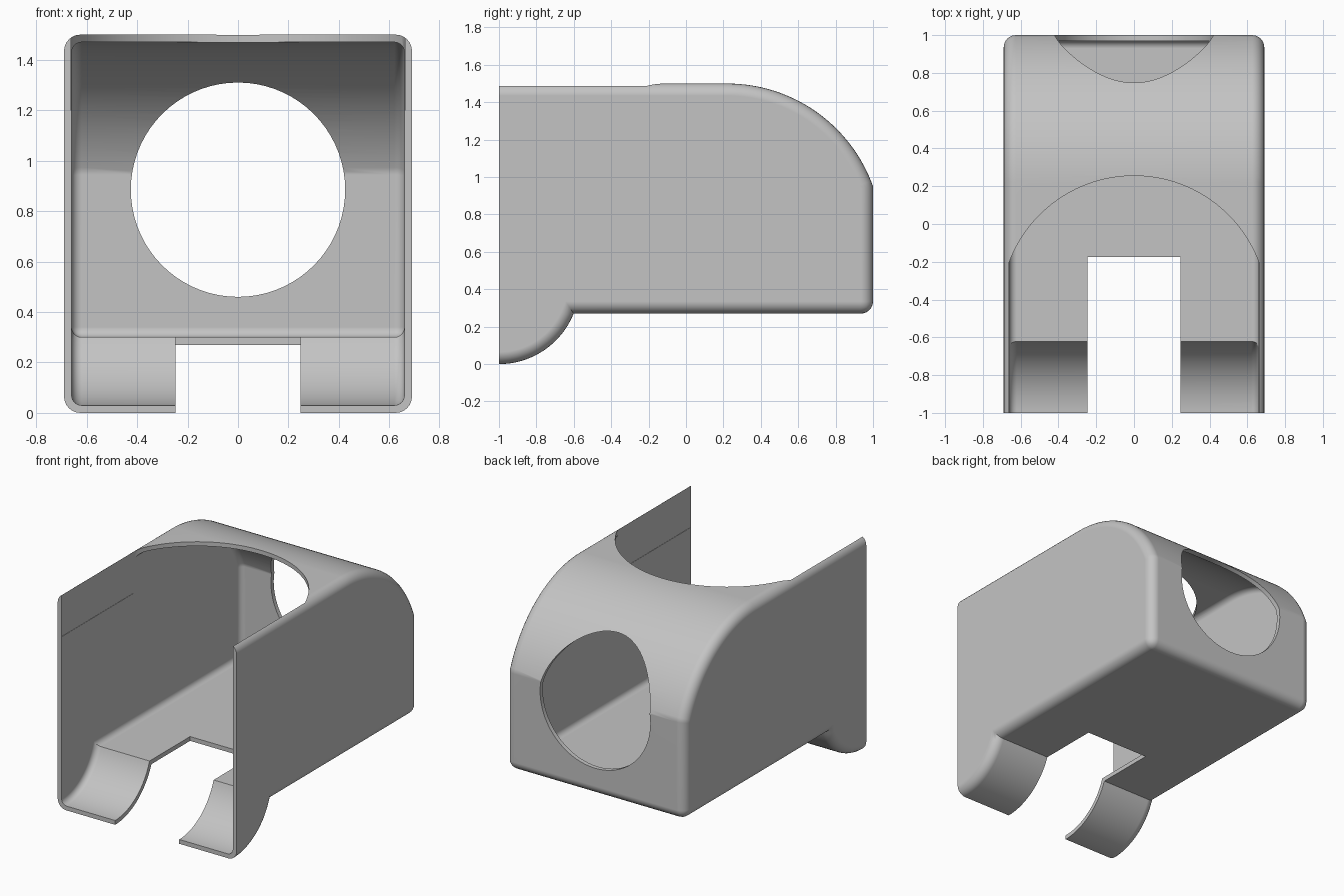
import bpy, bmesh, math
from mathutils import Vector

if "Cube" in bpy.data.objects:
    bpy.data.objects.remove(bpy.data.objects["Cube"])

# One plain grey plastic
grey = bpy.data.materials.new("light_grey_plastic")
grey.use_nodes = True
colour = (0.55, 0.55, 0.55, 1)
grey.diffuse_color = colour
grey.node_tree.nodes["Principled BSDF"].inputs["Base Color"].default_value = colour

HALF_WIDTH, WALL, FRONT, BACK = 0.69, 0.03, -1.0, 1.0
FLOOR, TOP = 0.27, 1.5
SCOOP_Z, SCOOP_R = 0.43, 0.43      # front lip arc, centred on the front plane
HOOD_Y, HOOD_R = 0.22, 0.828       # rounded roof arc


def arc(cx, cy, r, start, end, steps):
    """Points on a circle from one angle to another."""
    return [(cx + r * math.cos(start + (end - start) * i / steps),
             cy + r * math.sin(start + (end - start) * i / steps))
            for i in range(steps + 1)]


def prism(name, points, axis, low, high):
    """Extrude a closed 2D outline along one axis."""
    def place(p, d):
        return {"x": (d, p[0], p[1]), "y": (p[0], d, p[1]), "z": (p[0], p[1], d)}[axis]
    bm = bmesh.new()
    face = bm.faces.new([bm.verts.new(place(p, low)) for p in points])
    ext = bmesh.ops.extrude_face_region(bm, geom=[face])
    shift = Vector(place((0, 0), high - low))
    bmesh.ops.translate(bm, vec=shift,
                        verts=[v for v in ext["geom"] if isinstance(v, bmesh.types.BMVert)])
    bmesh.ops.recalc_face_normals(bm, faces=bm.faces)
    mesh = bpy.data.meshes.new(name)
    bm.to_mesh(mesh)
    bm.free()
    mesh.materials.append(grey)
    obj = bpy.data.objects.new(name, mesh)
    bpy.context.collection.objects.link(obj)
    return obj


def side_profile(inset, front):
    """Side outline of the housing, shrunk by the wall thickness."""
    r, hood = SCOOP_R - inset, HOOD_R - inset
    floor, back = FLOOR + inset, BACK - inset
    scoop_end = math.asin((floor - SCOOP_Z) / r)
    hood_end = math.acos((back - HOOD_Y) / hood)
    pts = arc(FRONT, SCOOP_Z, r, -math.pi / 2, scoop_end, 24)
    pts += [(back, floor)]
    pts += arc(HOOD_Y, TOP - HOOD_R, hood, hood_end, math.pi / 2, 32)
    pts += [(front, TOP - inset)]
    if front < FRONT:
        pts += [(front, SCOOP_Z - r)]
    return pts


def round_edges(obj, radius, front):
    """Round the side outline and the lower back edge, keeping the front flat."""
    bm = bmesh.new()
    bm.from_mesh(obj.data)
    picked = []
    for e in bm.edges:
        a, b = (v.co for v in e.verts)
        along_side = abs(a.x - b.x) < 0.001
        at_front = max(a.y, b.y) < front + 0.001
        lower_back = not along_side and a.y > 0.9 and a.z < FLOOR + 0.1
        if (along_side and not at_front) or lower_back:
            picked.append(e)
    bmesh.ops.bevel(bm, geom=picked, offset=radius, segments=6, profile=0.5,
                    affect="EDGES", clamp_overlap=False)
    bm.to_mesh(obj.data)
    bm.free()


def cut(obj, cutter):
    cutter.hide_render = True
    mod = obj.modifiers.new("cut", "BOOLEAN")
    mod.operation, mod.solver, mod.object = "DIFFERENCE", "EXACT", cutter
    bpy.context.view_layer.objects.active = obj
    bpy.ops.object.modifier_apply(modifier=mod.name)
    bpy.data.objects.remove(cutter)


# Solid housing and its cavity, open at the front
housing = prism("housing", side_profile(0, FRONT), "x", -HALF_WIDTH, HALF_WIDTH)
round_edges(housing, 0.065, FRONT)
inner = HALF_WIDTH - WALL
cavity = prism("cavity", side_profile(WALL, FRONT - 0.3), "x", -inner, inner)
round_edges(cavity, 0.04, FRONT - 0.3)
cut(housing, cavity)

# Curved opening in the roof, running out between the side walls
edge = inner + 0.002
r, cy = 0.706, -0.451
sweep = math.acos(edge / r)
opening = arc(0, cy, r, sweep, math.pi - sweep, 48) + [(-edge, -1.3), (edge, -1.3)]
cut(housing, prism("roof_opening", opening, "z", 1.2, 1.8))

# Round hole through the back
cut(housing, prism("back_hole", arc(0, 0.885, 0.425, 0, math.tau, 72)[:-1], "y", 0.4, 1.3))

# Slot through the floor and front lip
slot = [(-0.247, -1.3), (0.247, -1.3), (0.247, -0.175), (-0.247, -0.175)]
cut(housing, prism("floor_slot", slot, "z", -0.3, 0.4))

# Smooth curves with crisp cut edges
bpy.ops.object.select_all(action="DESELECT")
housing.select_set(True)
bpy.context.view_layer.objects.active = housing
bpy.ops.object.shade_smooth_by_angle(angle=math.radians(30))
weighted = housing.modifiers.new("even_shading", "WEIGHTED_NORMAL")
weighted.keep_sharp = True
